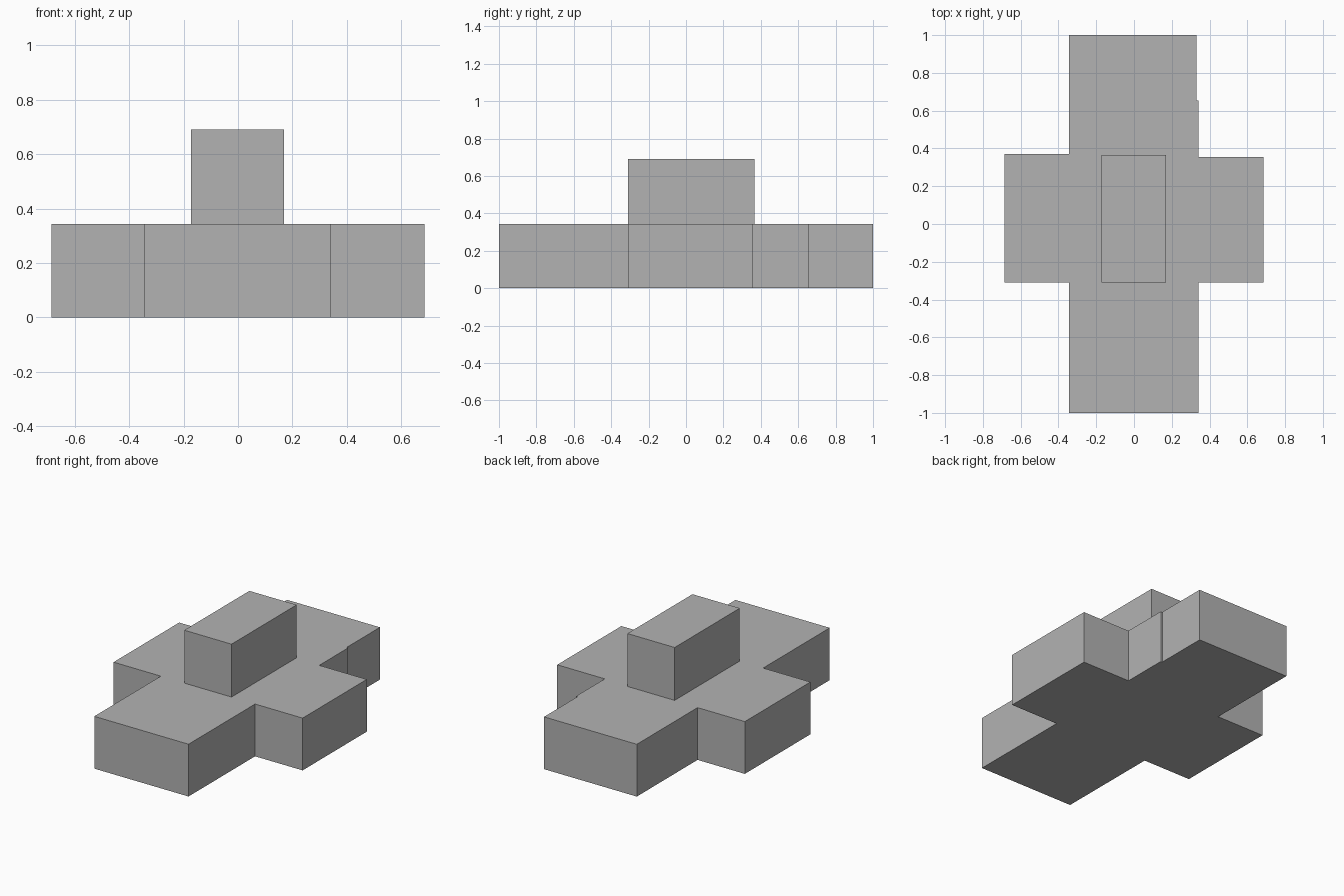
import bpy, bmesh

if "Cube" in bpy.data.objects:
    bpy.data.objects.remove(bpy.data.objects["Cube"])

grey = bpy.data.materials.new("plain_grey")
grey.diffuse_color = (0.45, 0.45, 0.45, 1)
grey.use_nodes = True
grey.node_tree.nodes["Principled BSDF"].inputs["Base Color"].default_value = grey.diffuse_color


def prism(name, outline, z0, z1):
    """Extrude a counter-clockwise outline from z0 up to z1."""
    bm = bmesh.new()
    base = bm.faces.new([bm.verts.new((x, y, z0)) for x, y in outline])
    ext = bmesh.ops.extrude_face_region(bm, geom=[base], use_keep_orig=True)
    top = [v for v in ext["geom"] if isinstance(v, bmesh.types.BMVert)]
    bmesh.ops.translate(bm, verts=top, vec=(0, 0, z1 - z0))
    bmesh.ops.recalc_face_normals(bm, faces=bm.faces)
    mesh = bpy.data.meshes.new(name)
    bm.to_mesh(mesh)
    bm.free()
    mesh.materials.append(grey)
    obj = bpy.data.objects.new(name, mesh)
    bpy.context.collection.objects.link(obj)
    return obj


# Cross-shaped base with a slight step on the rear right arm
prism("cross_base", [
    (-0.343, -1), (0.341, -1), (0.341, -0.31), (0.686, -0.31),
    (0.686, 0.355), (0.341, 0.355), (0.341, 0.655), (0.33, 0.655),
    (0.33, 1), (-0.343, 1), (-0.343, 0.37), (-0.686, 0.37),
    (-0.686, -0.31), (-0.343, -0.31)], 0, 0.343)

# Raised block in the middle
prism("centre_block", [
    (-0.173, -0.31), (0.17, -0.31), (0.17, 0.365), (-0.173, 0.365)],
    0.343, 0.69)
